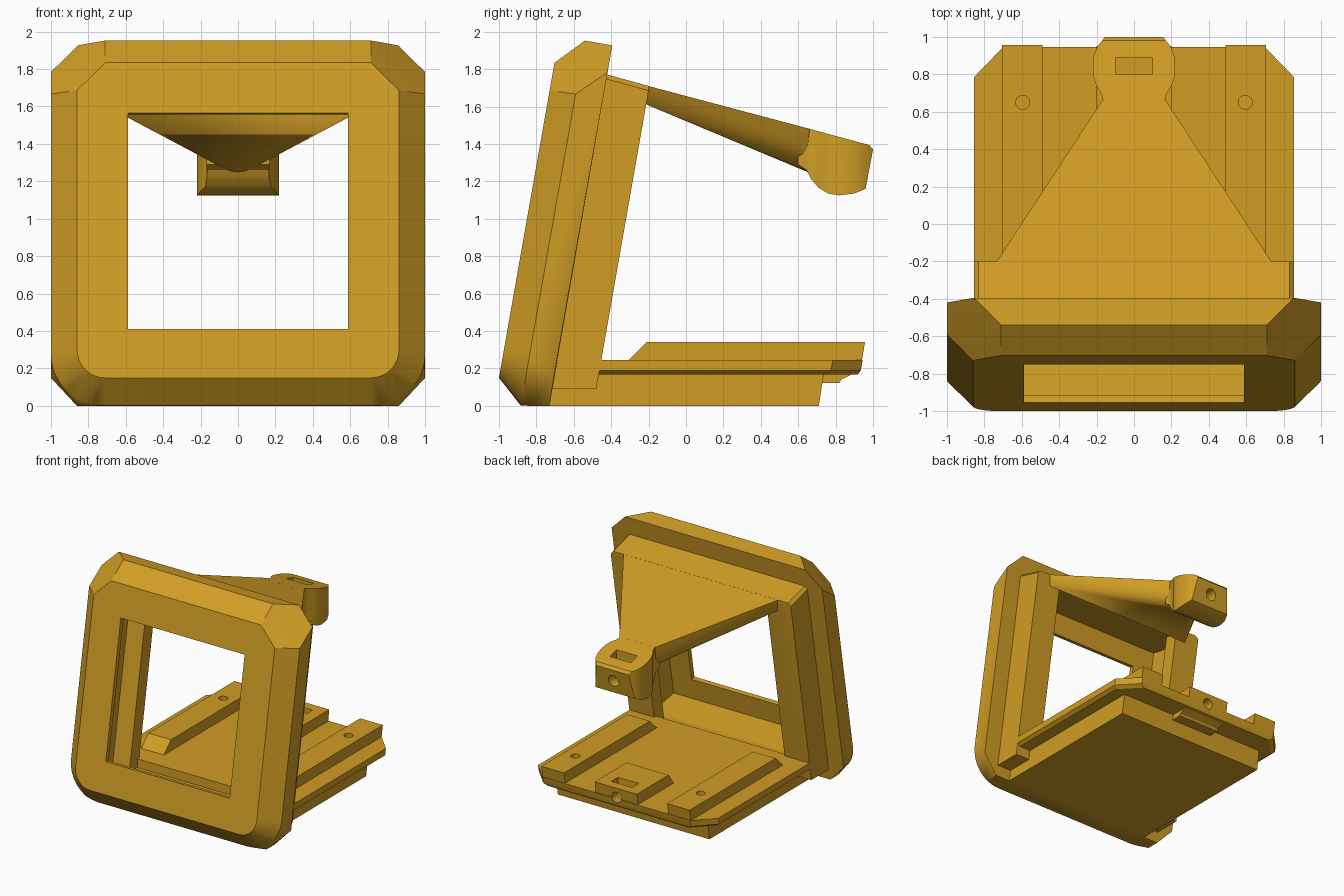
import bpy, bmesh, math
from mathutils import Vector

if "Cube" in bpy.data.objects:
    bpy.data.objects.remove(bpy.data.objects["Cube"])

mat = bpy.data.materials.new("mustard_yellow")
mat.diffuse_color = (0.64, 0.34, 0.018, 1)
mat.use_nodes = True
mat.node_tree.nodes["Principled BSDF"].inputs["Base Color"].default_value = mat.diffuse_color
S, C = math.sin(math.radians(10)), math.cos(math.radians(10))


def tilt(x, w, v):
    """Point on the leaning frame: w = depth behind front face, v = height along it."""
    return Vector((x, -1 + C * w + S * v, 0.15 + C * v - S * w))


def make(name, bm):
    bmesh.ops.recalc_face_normals(bm, faces=bm.faces)
    me = bpy.data.meshes.new(name)
    bm.to_mesh(me)
    bm.free()
    me.materials.append(mat)
    ob = bpy.data.objects.new(name, me)
    bpy.context.collection.objects.link(ob)
    return ob


def hull(name, pts):
    bm = bmesh.new()
    for p in pts:
        bm.verts.new(p)
    res = bmesh.ops.convex_hull(bm, input=bm.verts)
    bad = [g for g in res["geom_interior"] + res["geom_unused"] if isinstance(g, bmesh.types.BMVert)]
    bmesh.ops.delete(bm, geom=list(set(bad)), context='VERTS')
    bmesh.ops.dissolve_limit(bm, angle_limit=0.01, verts=bm.verts, edges=bm.edges)
    return make(name, bm)


def prism(name, poly, lo, hi, axis):
    """Extrude a polygon along x (yz points) or z (xy points)."""
    def at(p, t):
        return (t, p[0], p[1]) if axis == 'x' else (p[0], p[1], t)
    bm = bmesh.new()
    f = bm.faces.new([bm.verts.new(at(p, lo)) for p in poly])
    ext = bmesh.ops.extrude_face_region(bm, geom=[f])
    shift = Vector(at((0, 0), hi - lo))
    bmesh.ops.translate(bm, vec=shift, verts=[g for g in ext["geom"] if isinstance(g, bmesh.types.BMVert)])
    return make(name, bm)


def box(name, x0, x1, y0, y1, z0, z1):
    return prism(name, [(x0, y0), (x1, y0), (x1, y1), (x0, y1)], z0, z1, 'z')


def tilt_box(name, hx, w0, w1, v0, v1):
    return hull(name, [tilt(x, w, v) for x in (-hx, hx) for w in (w0, w1) for v in (v0, v1)])


def rod(name, x, y, z, r, depth, along_y=False):
    bpy.ops.mesh.primitive_cylinder_add(vertices=24, radius=r, depth=depth, location=(x, y, z),
                                        rotation=(math.pi / 2 if along_y else 0, 0, 0))
    ob = bpy.context.object
    ob.name = name
    ob.data.materials.append(mat)
    return ob


def boolean(ob, cutters, op='DIFFERENCE'):
    bpy.context.view_layer.objects.active = ob
    for c in cutters:
        m = ob.modifiers.new("cut", 'BOOLEAN')
        m.operation, m.solver, m.object = op, 'EXACT', c
        bpy.ops.object.modifier_apply(modifier=m.name)
        bpy.data.objects.remove(c)


# Bezel: bevelled front, oblique cut top corners, rounded lower corners
pts = []
for s in (-1, 1):
    pts += [tilt(s * x, w, v) for x, w, v in (
        (0.71, 0, 1.71), (0.86, 0, 1.56), (0.71, 0.14, 1.855), (1, 0.14, 1.565),
        (0.855, 0.288, 1.855), (1, 0.288, 1.71))]
    for i in range(9):
        a = math.pi / 2 * i / 8
        sx, cv = math.sin(a), math.cos(a)
        pts.append(tilt(s * (0.71 + 0.15 * sx), 0, 0.15 - 0.15 * cv))
        p = tilt(s * (0.71 + 0.29 * sx), 0.14, 0.15 - 0.276 * cv)
        pts.append((p.x, p.y, max(p.z, 0)))
    pts += [(s * 0.86, -0.73, 0), (s * 0.86, -0.84, 0), tilt(s * 1, 0.288, 0.05)]
bezel = hull("bezel", pts)

# Rear housing behind the bezel, with small chamfers on its upper corners
pts = []
for s in (-1, 1):
    for y, z in ((-0.2, 1.71), (-0.435, 1.775)):
        pts += [(s * 0.83, y, z), (s * 0.855, y, z - 0.025)]
    pts += [(s * 0.855, -0.48, 0.09), (s * 0.855, -0.73, 0.09)]
housing = hull("rear_housing", pts)

# Window, device slot and open back through both frame parts
for ob in (bezel, housing):
    boolean(ob, [tilt_box("window_cutter", 0.588, -0.2, 0.3, 0.264, 1.437),
                 tilt_box("slot_cutter", 0.78, 0.04, 0.40, 0.08, 1.62),
                 tilt_box("back_cutter", 0.62, 0.25, 0.8, 0.10, 1.62)])

# Tapering arm with a rounded underside
pts = [(s * x, -0.21, z) for s in (-1, 1) for x, z in ((0.74, 1.712), (0.72, 1.61))]
pts += [(s * 0.17, 0.66, 1.481) for s in (-1, 1)]
pts += [(0.17 * math.cos(a), 0.65, 1.42 - 0.17 * math.sin(a))
        for a in (math.pi * i / 16 for i in range(17))]
arm = hull("arm", pts)

# Arm head: plan outline crossed with a side profile, nut slot and bolt hole
half = [(0.168, 0.60), (0.165, 0.66), (0.175, 0.70), (0.2, 0.735), (0.215, 0.78),
        (0.22, 0.84), (0.215, 0.90), (0.195, 0.95), (0.155, 1.0)]
head = prism("arm_head", half + [(-x, y) for x, y in reversed(half)], 1.0, 1.6, 'z')
side = [(0.60, 1.497), (0.98, 1.394), (1.0, 1.37), (0.96, 1.16), (0.90, 1.135), (0.82, 1.125),
        (0.76, 1.135), (0.71, 1.165), (0.67, 1.21), (0.645, 1.26), (0.60, 1.29)]
boolean(head, [prism("profile_cutter", side, -0.4, 0.4, 'x')], 'INTERSECT')
boolean(head, [box("nut_cutter", -0.1, 0.1, 0.80, 0.89, 1.2, 1.6),
               rod("bolt_cutter", 0, 0.93, 1.27, 0.05, 0.24, True)])

# Base block and the wider plate on it
prism("base_block", [(-0.74, 0), (0.71, 0), (0.737, 0.17), (-0.7, 0.17)], -0.72, 0.72, 'x')
pts = []
for s in (-1, 1):
    for dx, dy, z in ((0, 0, 0.245), (0, -0.01, 0.19), (0.03, -0.025, 0.168)):
        pts += [(s * (0.855 - dx), -0.48, z), (s * (0.855 - dx), 0.785 + dy, z), (s * (0.70 - dx), 0.945 + dy, z)]
plate = hull("base_plate", pts)
boolean(plate, [rod("screw_cutter", s * 0.595, 0.65, 0.2, 0.037, 0.4) for s in (-1, 1)])

# Two raised rails with sloped front ends and screw holes
for s, label in ((-1, "left"), (1, "right")):
    x0, x1 = sorted((s * 0.49, s * 0.705))
    rail = prism(label + "_rail", [(-0.31, 0.24), (0.94, 0.24), (0.957, 0.34), (-0.21, 0.34)], x0, x1, 'x')
    boolean(rail, [rod("screw_cutter", s * 0.595, 0.65, 0.3, 0.037, 0.4)])

# Central bolt block with nut slot
block = prism("bolt_block", [(0.42, 0.2), (0.52, 0.34), (0.952, 0.34), (0.93, 0.19), (0.83, 0.14),
                             (0.82, 0.122), (0.6, 0.122)], -0.2, 0.2, 'x')
nut_and_bolt = [(-0.1, 0.1, 0.78, 0.87, 0.2, 0.4)]
boolean(block, [box("nut_cutter", *nut_and_bolt[0]), rod("bolt_cutter", 0, 0.9, 0.255, 0.045, 0.2, True)])
boolean(plate, [box("nut_cutter", *nut_and_bolt[0]), rod("bolt_cutter", 0, 0.9, 0.255, 0.045, 0.2, True)])

# Smooth the curved areas, keep edges crisp
for ob in bpy.context.scene.objects:
    bpy.ops.object.select_all(action='DESELECT')
    ob.select_set(True)
    bpy.context.view_layer.objects.active = ob
    bpy.ops.object.shade_smooth_by_angle(angle=math.radians(25))
